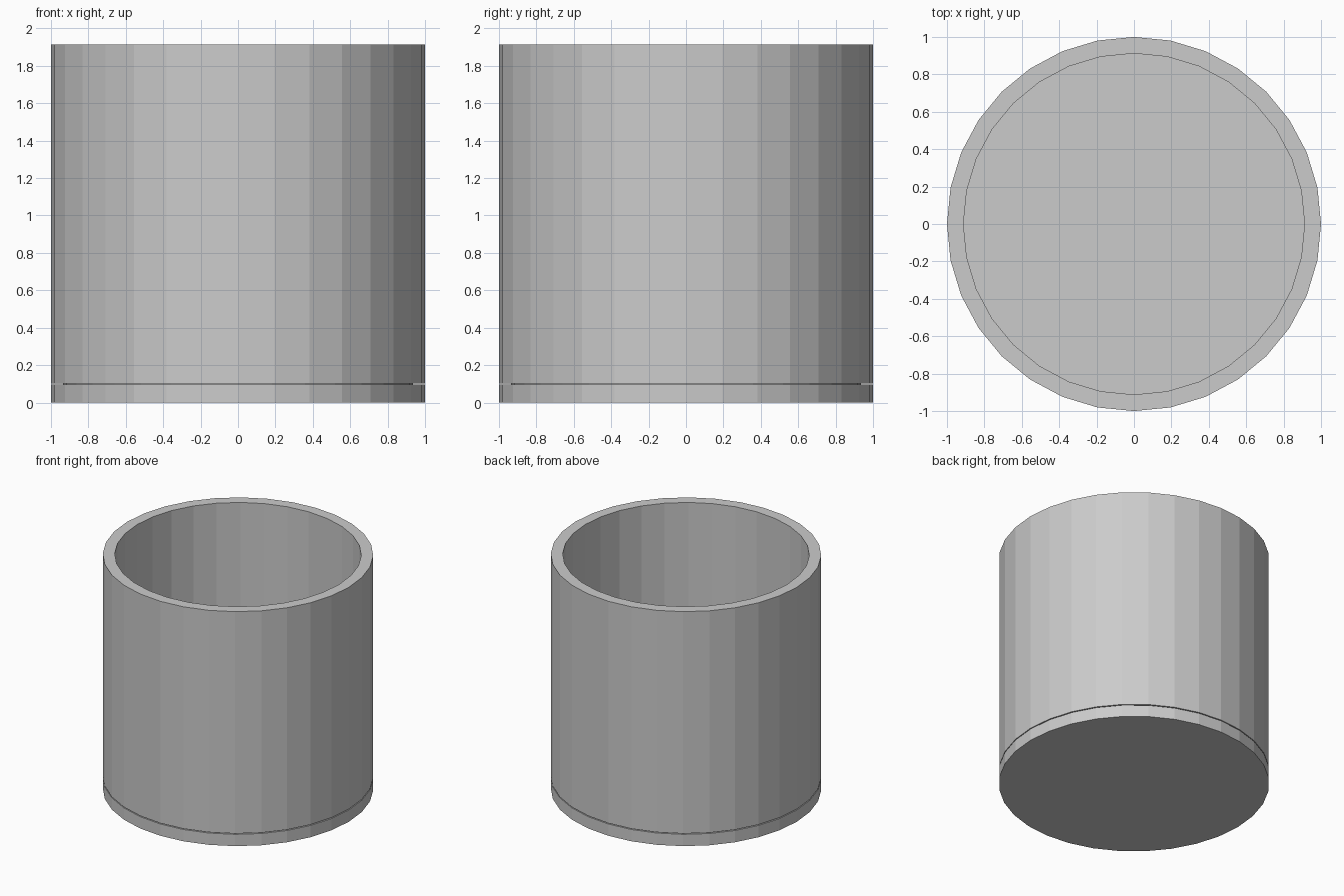
import bpy, bmesh, math

if "Cube" in bpy.data.objects:
    bpy.data.objects.remove(bpy.data.objects["Cube"])

SIDES = 32


def lathe(name, profile):
    """Spin a (radius, z) profile around z; the end points are capped with flat faces."""
    bm = bmesh.new()
    rings = []
    for r, z in profile:
        rings.append([bm.verts.new((r * math.cos(2 * math.pi * i / SIDES),
                                    r * math.sin(2 * math.pi * i / SIDES), z))
                      for i in range(SIDES)])
    for a, b in zip(rings, rings[1:]):
        for i in range(SIDES):
            j = (i + 1) % SIDES
            bm.faces.new((a[i], a[j], b[j], b[i]))
    bm.faces.new(rings[0])
    bm.faces.new(rings[-1])
    bmesh.ops.recalc_face_normals(bm, faces=bm.faces)
    mesh = bpy.data.meshes.new(name)
    bm.to_mesh(mesh)
    bm.free()
    obj = bpy.data.objects.new(name, mesh)
    bpy.context.collection.objects.link(obj)
    return obj


# Open cup: base disc, thin groove above it, outer wall, rim, inner wall, floor
lathe("cup", [
    (1.0, 0.0), (1.0, 0.096),
    (0.935, 0.096), (0.935, 0.103),
    (1.0, 0.103), (1.0, 1.913),
    (0.912, 1.913), (0.912, 0.185),
])
